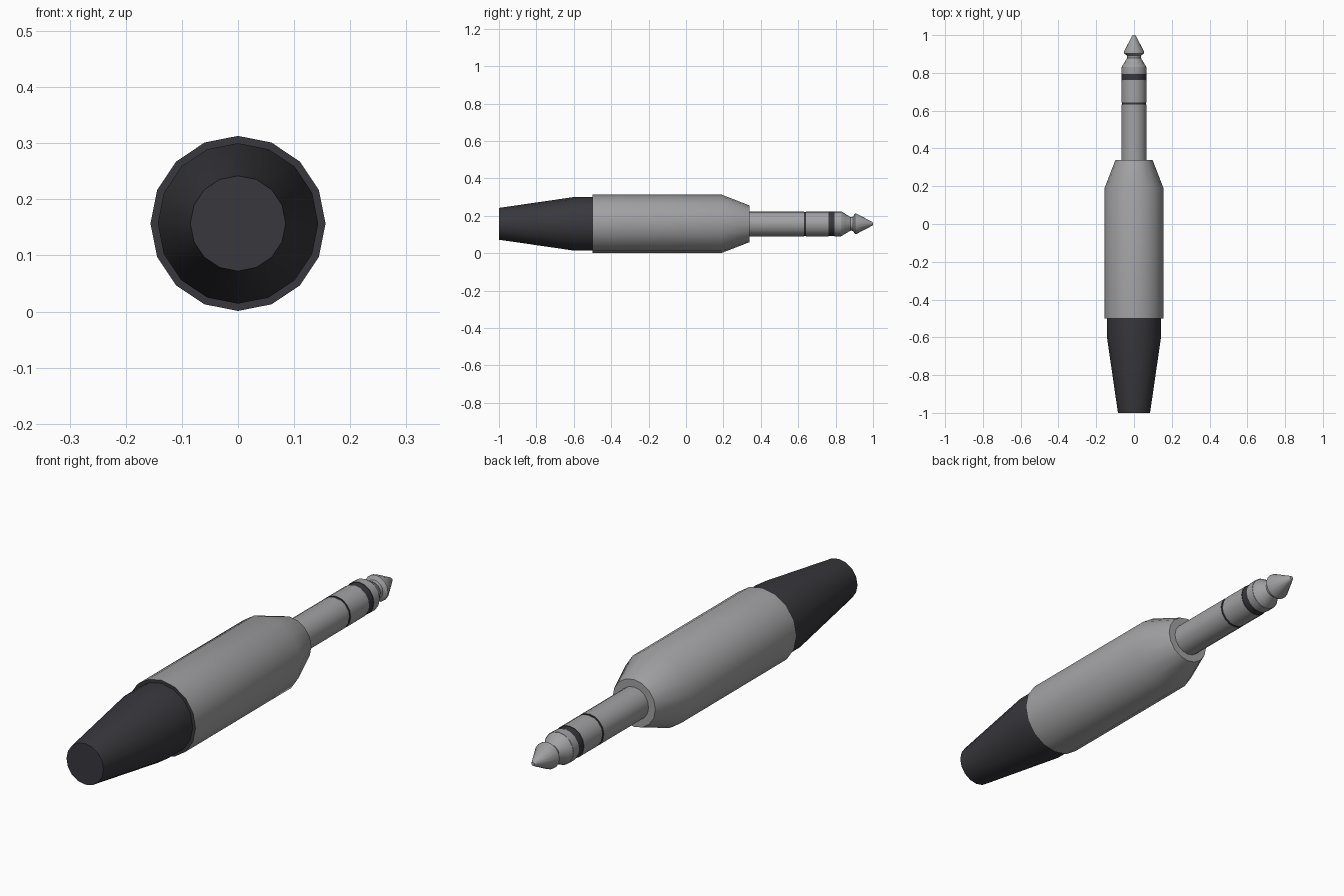
import bpy, bmesh, math

if "Cube" in bpy.data.objects:
    bpy.data.objects.remove(bpy.data.objects["Cube"])

SIDES = 16
AXIS_Z = 0.157


def material(name, colour):
    m = bpy.data.materials.new(name)
    m.diffuse_color = (*colour, 1)
    m.use_nodes = True
    m.node_tree.nodes["Principled BSDF"].inputs["Base Color"].default_value = m.diffuse_color
    return m


metal = material("grey metal", (0.36, 0.36, 0.37))
rubber = material("dark rubber", (0.04, 0.039, 0.046))


def lathe(name, profile, mats, dark=None):
    """Spin (y, radius) points about the long axis; dark(y, normal) picks the second material."""
    bm = bmesh.new()
    rings = [[bm.verts.new((r * math.sin(a), y, AXIS_Z + r * math.cos(a)))
              for a in (2 * math.pi * i / SIDES for i in range(SIDES))] for y, r in profile]
    for a, b in zip(rings, rings[1:]):
        for i in range(SIDES):
            j = (i + 1) % SIDES
            bm.faces.new((a[i], a[j], b[j], b[i]))
    bm.faces.new(rings[0])
    bm.faces.new(rings[-1])
    bmesh.ops.recalc_face_normals(bm, faces=bm.faces)
    if dark:
        for f in bm.faces:
            f.material_index = int(dark(f.calc_center_median().y, f.normal))
    mesh = bpy.data.meshes.new(name)
    bm.to_mesh(mesh)
    bm.free()
    for m in mats:
        mesh.materials.append(m)
    obj = bpy.data.objects.new(name, mesh)
    bpy.context.collection.objects.link(obj)
    bpy.ops.object.select_all(action='DESELECT')
    obj.select_set(True)
    bpy.context.view_layer.objects.active = obj
    bpy.ops.object.shade_smooth_by_angle(angle=math.radians(30))
    return obj


# Tapered cable boot
lathe("cable_boot", [(-1, 0.085), (-0.6, 0.143), (-0.49, 0.143)], [rubber])

# Metal sleeve with a dark rear rim
lathe("sleeve", [(-0.5, 0.156), (0.19, 0.156), (0.34, 0.098)], [metal, rubber],
      lambda y, n: n.y < -0.9)

# Contact shaft with a fine groove and an insulating ring
lathe("contact_shaft",
      [(0.33, 0.067), (0.632, 0.067), (0.632, 0.064), (0.642, 0.064), (0.642, 0.067),
       (0.762, 0.067), (0.762, 0.065), (0.794, 0.065), (0.794, 0.067), (0.83, 0.067)],
      [metal, rubber],
      lambda y, n: 0.6315 < y < 0.6425 or 0.7615 < y < 0.7945)

# Waisted pointed tip
lathe("plug_tip",
      [(0.825, 0.067), (0.835, 0.064), (0.85, 0.054), (0.865, 0.045), (0.88, 0.036),
       (0.893, 0.038), (0.903, 0.054), (0.912, 0.054), (0.99, 0.013), (1.0, 0.007)],
      [metal])
